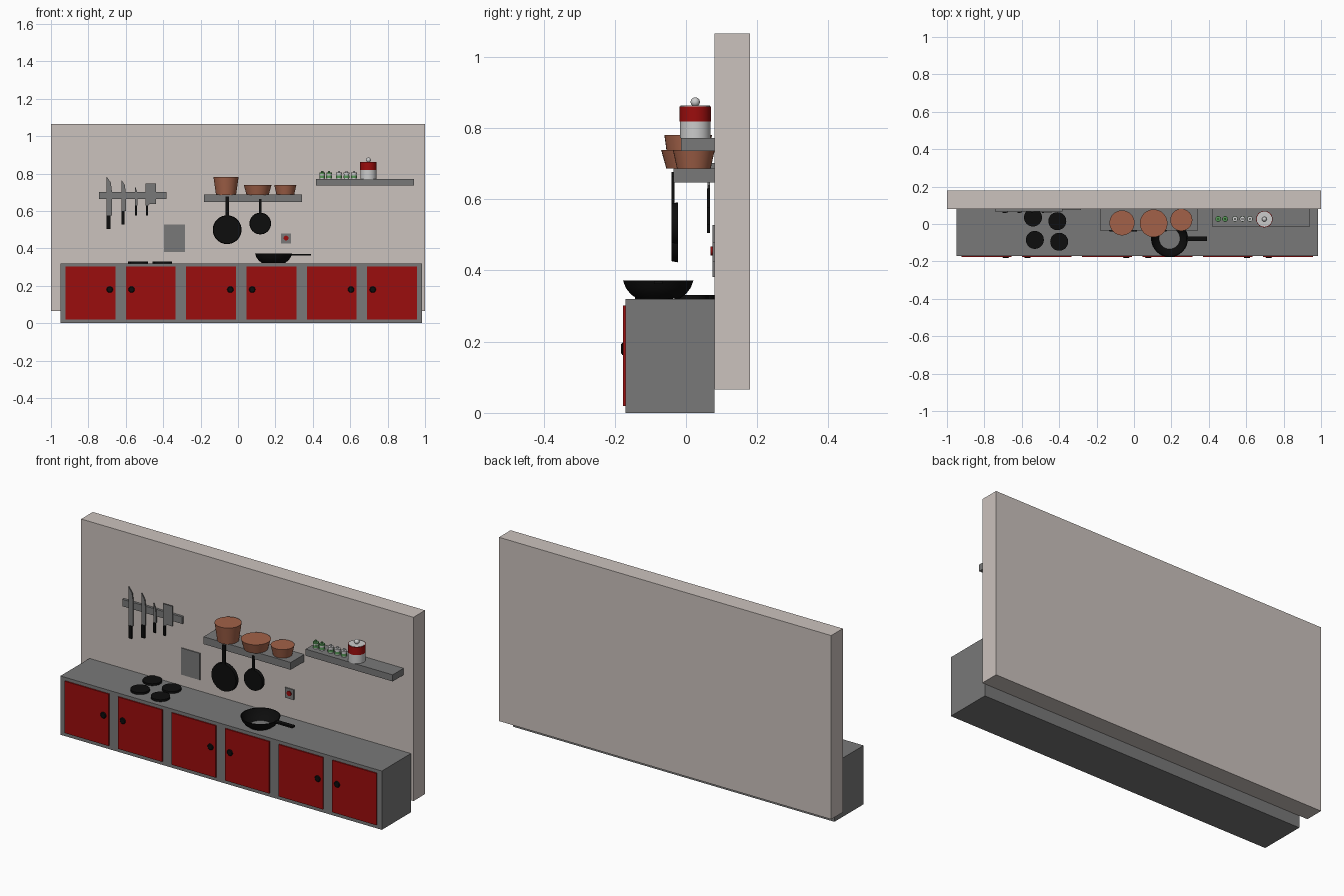
import bpy, bmesh, math
from mathutils import Matrix

if "Cube" in bpy.data.objects:
    bpy.data.objects.remove(bpy.data.objects["Cube"])


def material(name, rgb):
    m = bpy.data.materials.new(name)
    m.diffuse_color = (*rgb, 1)
    m.use_nodes = True
    m.node_tree.nodes["Principled BSDF"].inputs["Base Color"].default_value = m.diffuse_color
    return m


RED = material("red_paint", (0.33, 0.004, 0.004))
BLACK = material("black_iron", (0.004, 0.004, 0.004))
COPPER = material("copper", (0.36, 0.12, 0.065))
PLASTER = material("plaster", (0.60, 0.54, 0.51))
GREEN = material("green_label", (0.10, 0.32, 0.10))
WHITE = material("white_enamel", (0.65, 0.65, 0.65))
GREY = material("steel_grey", (0.19, 0.19, 0.19))


def finish(bm, name, mat, smooth=False):
    bmesh.ops.recalc_face_normals(bm, faces=bm.faces)
    me = bpy.data.meshes.new(name)
    bm.to_mesh(me)
    bm.free()
    ob = bpy.data.objects.new(name, me)
    bpy.context.collection.objects.link(ob)
    me.materials.append(mat)
    if smooth:
        bpy.ops.object.select_all(action='DESELECT')
        ob.select_set(True)
        bpy.context.view_layer.objects.active = ob
        bpy.ops.object.shade_smooth_by_angle(angle=math.radians(35))
    return ob


def box(name, x0, x1, y0, y1, z0, z1, mat=GREY):
    bm = bmesh.new()
    bmesh.ops.create_cube(bm, size=1)
    for v in bm.verts:
        v.co = ((x0 + x1) / 2 + v.co.x * (x1 - x0),
                (y0 + y1) / 2 + v.co.y * (y1 - y0),
                (z0 + z1) / 2 + v.co.z * (z1 - z0))
    return finish(bm, name, mat)


# Revolve a (radius, height) profile; facing=True turns its axis towards -y
def lathe(name, profile, loc, mat, facing=False, closed=False, n=32):
    bm = bmesh.new()
    rings = [[bm.verts.new((r * math.cos(2 * math.pi * i / n),
                            r * math.sin(2 * math.pi * i / n), z)) for i in range(n)]
             for r, z in profile]
    pairs = list(zip(rings, rings[1:])) + ([(rings[-1], rings[0])] if closed else [])
    for a, b in pairs:
        for i in range(n):
            j = (i + 1) % n
            bm.faces.new((a[i], a[j], b[j], b[i]))
    if not closed:
        bm.faces.new(rings[0])
        bm.faces.new(rings[-1])
    turn = Matrix.Rotation(math.pi / 2, 4, 'X') if facing else Matrix()
    bm.transform(Matrix.Translation(loc) @ turn)
    return finish(bm, name, mat, True)


# Flat outline in x/z, given thickness along y
def plate(name, outline, y0, y1, mat=GREY):
    bm = bmesh.new()
    face = bm.faces.new([bm.verts.new((x, y0, z)) for x, z in outline])
    new = bmesh.ops.extrude_face_region(bm, geom=[face])["geom"]
    bmesh.ops.translate(bm, vec=(0, y1 - y0, 0),
                        verts=[g for g in new if isinstance(g, bmesh.types.BMVert)])
    return finish(bm, name, mat)


# Back wall
box("wall", -1, 1, 0.08, 0.18, 0.065, 1.065, PLASTER)

# Row of cabinets with paired doors
W = 1.935 / 6
for i in range(6):
    x = -0.95 + W * i
    c = x + W / 2
    box(f"cabinet_{i}", x, x + W, -0.17, 0.08, 0, 0.32)
    box(f"door_{i}", c - 0.133, c + 0.133, -0.177, -0.165, 0.02, 0.302, RED)
    side = 1 if i % 2 == 0 else -1
    lathe(f"knob_{i}", [(0.017, 0), (0.017, 0.006), (0.013, 0.009)],
          (c + side * 0.103, -0.173, 0.18), BLACK, True, n=20)

# Hob plates
for i, (x, y) in enumerate([(-0.54, 0.035), (-0.41, 0.015), (-0.53, -0.085), (-0.40, -0.095)]):
    lathe(f"burner_{i}", [(0.048, 0), (0.048, 0.011)], (x, y, 0.32), BLACK)

# Frying bowl on the counter
lathe("bowl_pan", [(0.060, 0.001), (0.078, 0.014), (0.091, 0.031), (0.099, 0.052),
                   (0.095, 0.052), (0.086, 0.031), (0.072, 0.014), (0.056, 0.001)],
      (0.19, -0.078, 0.32), BLACK, closed=True)
box("bowl_pan_handle", 0.28, 0.39, -0.09, -0.066, 0.362, 0.371, BLACK)

# Pan shelf and copper pots
box("pan_shelf", -0.183, 0.342, -0.035, 0.08, 0.647, 0.687)
for i, (x, y, r, h) in enumerate([(-0.064, 0.006, 0.067, 0.095),
                                  (0.105, 0.004, 0.074, 0.053),
                                  (0.253, 0.022, 0.059, 0.053)]):
    lathe(f"copper_pot_{i}", [(r * 0.8, 0), (r, h)], (x, y, 0.686), COPPER)

# Hanging frying pans
for i, (x, z, r, top, w) in enumerate([(-0.058, 0.50, 0.077, 0.677, 0.009),
                                       (0.119, 0.533, 0.058, 0.665, 0.006)]):
    lathe(f"hanging_pan_{i}", [(r, 0), (r * 0.96, 0.018)], (x, -0.023, z), BLACK, True)
    box(f"hanging_pan_handle_{i}", x - w, x + w, -0.041, -0.033, z + r * 0.8, top, BLACK)

# Spice shelf with jars
box("spice_shelf", 0.417, 0.941, -0.014, 0.08, 0.736, 0.772)
for i, x in enumerate([0.45, 0.487, 0.54, 0.58, 0.62]):
    p = (x, 0.027, 0.772)
    lathe(f"jar_{i}", [(0.014, 0), (0.014, 0.026)], p, WHITE, n=16)
    lathe(f"jar_label_{i}", [(0.0155, 0.005), (0.0155, 0.018)], p, GREEN, n=16)
    lathe(f"jar_lid_{i}", [(0.015, 0.026), (0.015, 0.033), (0.006, 0.034), (0.006, 0.042)],
          p, GREEN if i < 2 else WHITE, n=16)

# Two-tone canister
c = (0.697, 0.026, 0.772)
lathe("canister_base", [(0.043, 0), (0.043, 0.047)], c, WHITE)
lathe("canister_band", [(0.044, 0.047), (0.044, 0.089)], c, RED)
lathe("canister_lid", [(0.041, 0.088), (0.041, 0.091)], c, WHITE)
bm = bmesh.new()
bmesh.ops.create_uvsphere(bm, u_segments=20, v_segments=12, radius=0.013,
                          matrix=Matrix.Translation((0.697, 0.026, 0.873)))
finish(bm, "canister_knob", WHITE, True)

# Knife rail and knives: left edge, width, handle bottom, handle top, blade tip
box("knife_rail", -0.743, -0.383, 0.067, 0.08, 0.664, 0.702)
for i, (x, w, z0, z1, z2) in enumerate([(-0.702, 0.027, 0.505, 0.575, 0.783),
                                        (-0.624, 0.024, 0.528, 0.60, 0.768),
                                        (-0.552, 0.016, 0.575, 0.63, 0.735)]):
    plate(f"knife_blade_{i}", [(x, z1), (x + w, z1), (x + w, z2 - 0.07),
                               (x + w * 0.8, z2 - 0.03), (x, z2)], 0.061, 0.067)
    box(f"knife_handle_{i}", x, x + w * 0.75, 0.059, 0.068, z0, z1, BLACK)
plate("cleaver_blade", [(-0.495, 0.63), (-0.48, 0.63), (-0.47, 0.638), (-0.438, 0.638),
                        (-0.438, 0.747), (-0.495, 0.747)], 0.061, 0.067)
box("cleaver_handle", -0.492, -0.48, 0.059, 0.068, 0.575, 0.63, BLACK)

# Wall panel and switch
box("wall_panel", -0.395, -0.283, 0.075, 0.085, 0.382, 0.527)
box("switch_plate", 0.23, 0.283, 0.074, 0.085, 0.425, 0.48)
lathe("switch_button", [(0.013, 0), (0.013, 0.006)], (0.257, 0.075, 0.455), RED, True, n=20)
